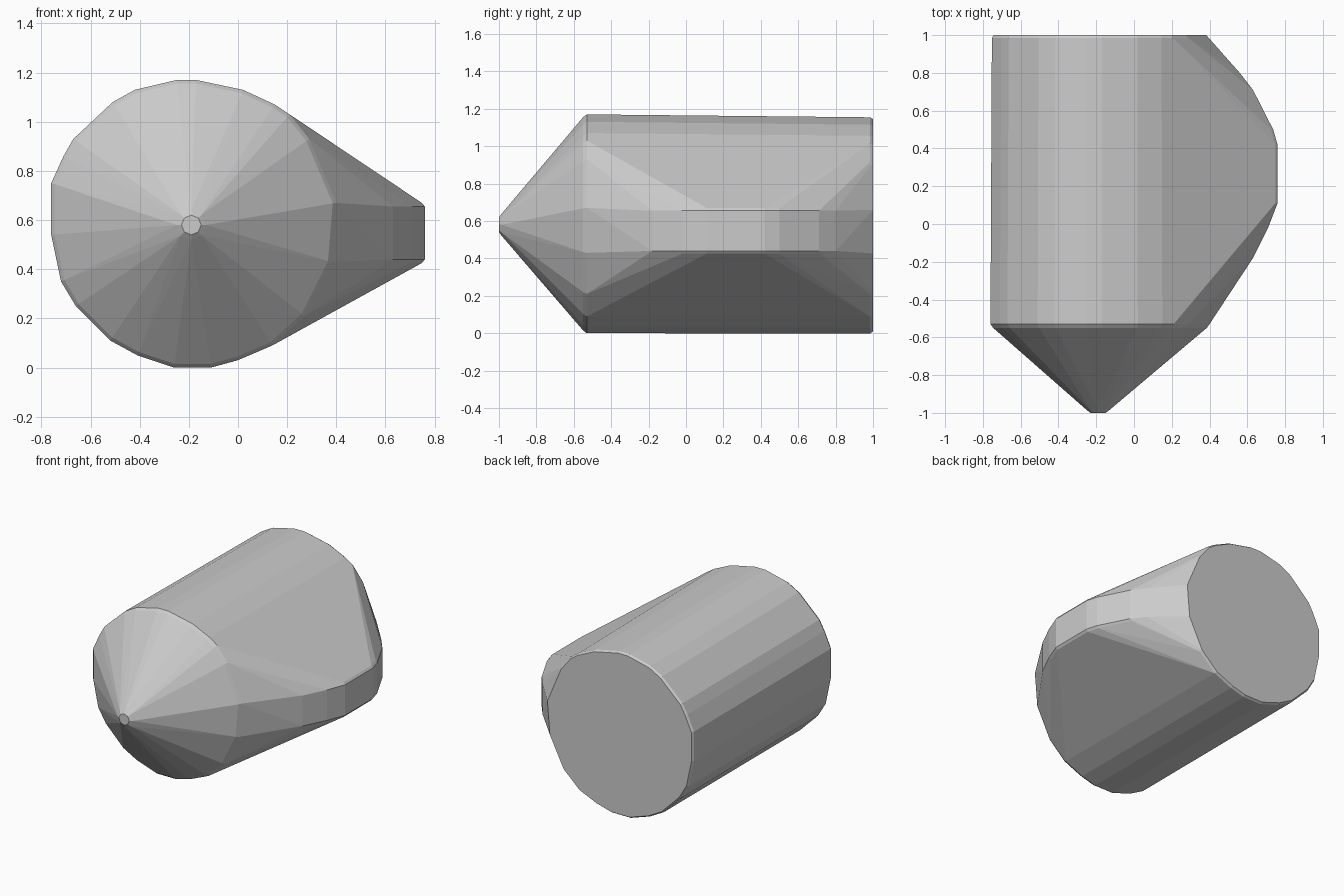
import bpy, bmesh
from math import sin, cos, pi
from mathutils import Vector

if "Cube" in bpy.data.objects:
    bpy.data.objects.remove(bpy.data.objects["Cube"])

CX, CZ = -0.18, 0.585

# Faceted round cross-section (x, z) of the body at its widest point
section = [(-0.76, 0.75), (-0.71, 0.86), (-0.67, 0.93), (-0.51, 1.08),
           (-0.42, 1.13), (-0.25, 1.17), (-0.17, 1.17), (0.02, 1.13),
           (0.15, 1.07), (0.21, 1.03), (0.29, 0.93), (0.40, 0.67),
           (0.38, 0.43), (0.27, 0.21), (0.14, 0.09), (0.0, 0.03),
           (-0.11, 0.0), (-0.26, 0.0), (-0.41, 0.05), (-0.52, 0.11),
           (-0.66, 0.25), (-0.72, 0.35), (-0.76, 0.54), (-0.76, 0.65)]


def ring(y, scale, dz=0.0):
    return [Vector((CX + (x - CX) * scale, y, CZ + dz + (z - CZ) * scale))
            for x, z in section]


def tip(y, r):
    return [Vector((-0.19 + r * cos(i * pi / 4), y, 0.58 + r * sin(i * pi / 4)))
            for i in range(8)]


points = []
# Cone nose with a blunted tip
points += tip(-1.0, 0.04) + tip(-0.985, 0.06)
# Barrel, slightly tapered, with small chamfers at both ends
points += ring(-0.55, 0.975) + ring(-0.53, 1.0)
points += ring(0.985, 0.987, -0.008) + ring(1.0, 0.97, -0.008)
# Side bulge: outline (x, y) extruded in z with a softened outer edge
bulge = [(0.63, -0.18), (0.71, -0.02), (0.76, 0.11), (0.76, 0.42),
         (0.737, 0.50), (0.63, 0.71), (0.56, 0.80)]
for x, y in bulge:
    points += [Vector((x, y, z)) for z in (0.44, 0.655)]
    points += [Vector((x - 0.012, y, z)) for z in (0.425, 0.67)]

# One tight convex skin around all the parts
bm = bmesh.new()
for p in points:
    bm.verts.new(p)
res = bmesh.ops.convex_hull(bm, input=bm.verts[:])
loose = [v for v in bm.verts if not v.link_faces]
bmesh.ops.delete(bm, geom=loose, context='VERTS')
bmesh.ops.dissolve_limit(bm, angle_limit=0.02, verts=bm.verts[:], edges=bm.edges[:])
bmesh.ops.recalc_face_normals(bm, faces=bm.faces[:])

mesh = bpy.data.meshes.new("hull_body")
bm.to_mesh(mesh)
bm.free()
body = bpy.data.objects.new("hull_body", mesh)
bpy.context.collection.objects.link(body)
